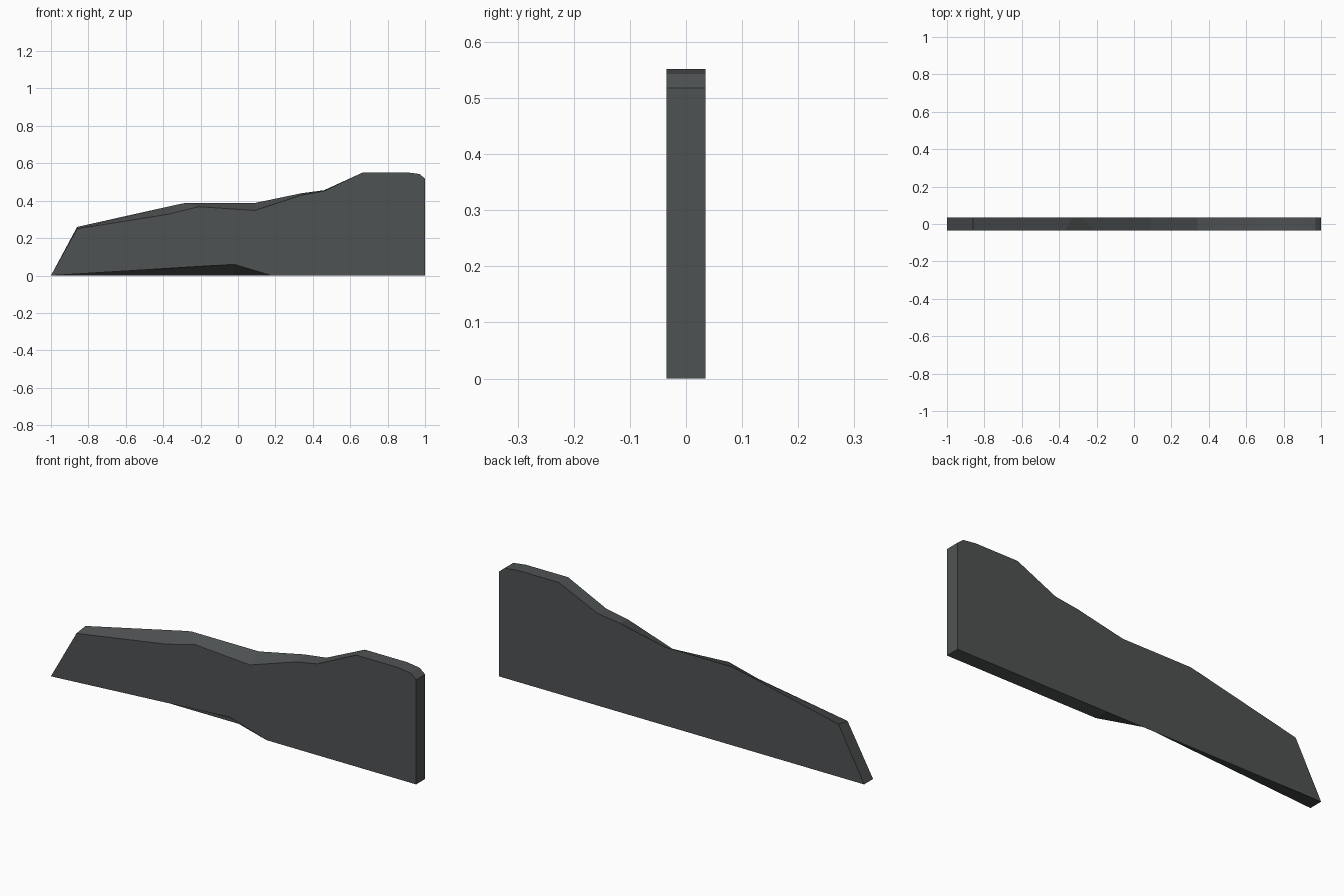
import bpy, bmesh

if "Cube" in bpy.data.objects:
    bpy.data.objects.remove(bpy.data.objects["Cube"])

HALF = 0.035  # half thickness

# Shared right-hand part of both outlines (x, z)
shared = [(0.67, 0.552), (0.90, 0.552), (0.97, 0.543), (1.0, 0.518), (1.0, 0.0)]

# Front outline has a lower top edge and a raised notch underneath
front = [(-1, 0), (-0.86, 0.25), (-0.37, 0.328), (-0.21, 0.368), (0.09, 0.348),
         (0.34, 0.43), (0.46, 0.452)] + shared + [(0.18, 0), (-0.02, 0.06)]
# Back outline is fuller on top and straight underneath
back = [(-1, 0), (-0.86, 0.26), (-0.33, 0.378), (-0.28, 0.388), (0.09, 0.388),
        (0.34, 0.44), (0.46, 0.456)] + shared + [(0.18, 0), (-0.02, 0)]

# Flat panel lofted between the two outlines
bm = bmesh.new()
f = [bm.verts.new((x, -HALF, z)) for x, z in front]
b = [bm.verts.new((x, HALF, z)) for x, z in back]
bm.faces.new(f)
bm.faces.new(b[::-1])
n = len(f)
for i in range(n):
    j = (i + 1) % n
    bm.faces.new((f[i], b[i], b[j], f[j]))
bmesh.ops.recalc_face_normals(bm, faces=bm.faces)

mesh = bpy.data.meshes.new("side_panel")
bm.to_mesh(mesh)
bm.free()
panel = bpy.data.objects.new("side_panel", mesh)
bpy.context.collection.objects.link(panel)

# Dark grey colour
grey = bpy.data.materials.new("dark_grey")
grey.diffuse_color = (0.078, 0.085, 0.086, 1)
grey.use_nodes = True
grey.node_tree.nodes["Principled BSDF"].inputs["Base Color"].default_value = grey.diffuse_color
mesh.materials.append(grey)
